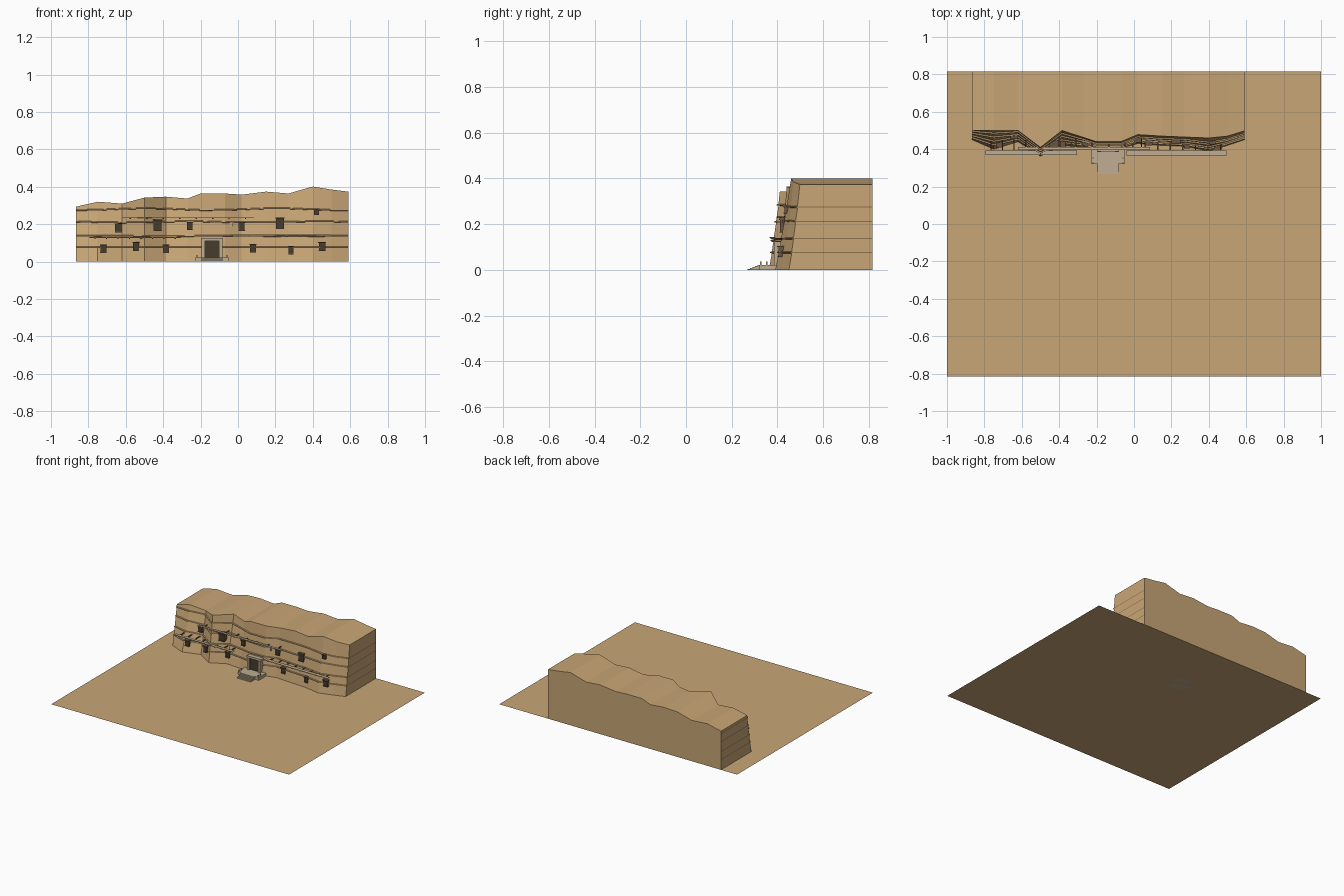
import bpy, bmesh, math

cube = bpy.data.objects.get("Cube")
if cube:
    bpy.data.objects.remove(cube, do_unlink=True)


def material(name, rgb):
    m = bpy.data.materials.new(name)
    m.use_nodes = True
    m.diffuse_color = (*rgb, 1)
    m.node_tree.nodes["Principled BSDF"].inputs["Base Color"].default_value = (*rgb, 1)
    return m


SAND = material("sandstone", (0.58, 0.38, 0.18))
SEAM = material("strata seam", (0.27, 0.17, 0.08))
STONE = material("pale cut stone", (0.52, 0.42, 0.29))
WOOD = material("dark timber", (0.14, 0.09, 0.05))
DARK = material("dark opening", (0.06, 0.045, 0.025))


def finish(name, bm, *mats):
    bmesh.ops.recalc_face_normals(bm, faces=bm.faces)
    me = bpy.data.meshes.new(name)
    bm.to_mesh(me)
    bm.free()
    for m in mats:
        me.materials.append(m)
    ob = bpy.data.objects.new(name, me)
    bpy.context.collection.objects.link(ob)
    return ob


def add_box(bm, x0, x1, y0, y1, z0, z1):
    verts = bmesh.ops.create_cube(bm, size=1)["verts"]
    for v in verts:
        v.co = ((x0, x1)[v.co.x > 0], (y0, y1)[v.co.y > 0], (z0, z1)[v.co.z > 0])


def boxes(name, mat, *items):
    bm = bmesh.new()
    for item in items:
        add_box(bm, *item)
    return finish(name, bm, mat)


# Cliff plan and skyline: x, foot y, crest y, crest z
BACK = 0.815
COLUMNS = [
    (-0.865, 0.45, 0.50, 0.294), (-0.75, 0.40, 0.50, 0.32),
    (-0.62, 0.44, 0.50, 0.31), (-0.50, 0.362, 0.41, 0.342),
    (-0.385, 0.42, 0.50, 0.347), (-0.27, 0.41, 0.463, 0.337),
    (-0.20, 0.405, 0.44, 0.364), (-0.07, 0.405, 0.44, 0.364),
    (0.02, 0.43, 0.478, 0.358), (0.15, 0.42, 0.47, 0.374),
    (0.27, 0.415, 0.465, 0.364), (0.40, 0.39, 0.46, 0.401),
    (0.50, 0.42, 0.47, 0.385), (0.59, 0.45, 0.498, 0.374)]


def surface(x, z):
    """Depth of the cliff face at a given place."""
    for a, b in zip(COLUMNS, COLUMNS[1:]):
        if x <= b[0]:
            t = (x - a[0]) / (b[0] - a[0])
            foot, crest, top = (p + (q - p) * t for p, q in zip(a[1:], b[1:]))
            return foot + (crest - foot) * min(z / top, 1)
    return COLUMNS[-1][1]


# Cliff rows: each seam is a thin shelf jutting from the face
def column_rows(x, top):
    rows = [(0, 0)]
    for i, level in enumerate((0.077, 0.137, 0.212, 0.28)):
        z = level + 0.005 * math.sin(9 * x + 2 * i) * (i / 3)
        z = min(z, top - 0.01)
        rows += [(z - 0.004, 0.003), (z - 0.003, -0.006),
                 (z + 0.002, -0.006), (z + 0.004, 0.002)]
    return rows + [(top, 0)]


bm = bmesh.new()
front, back = [], []
for x, foot, crest, top in COLUMNS:
    rows = column_rows(x, top)
    front.append([bm.verts.new((x, foot + (crest - foot) * z / top + out, z)) for z, out in rows])
    back.append([bm.verts.new((x, BACK, z)) for z, out in rows])
count = len(front[0])
for i in range(len(COLUMNS) - 1):
    for j in range(count - 1):
        for grid in (front, back):
            f = bm.faces.new((grid[i][j], grid[i + 1][j], grid[i + 1][j + 1], grid[i][j + 1]))
            f.material_index = int(grid is front and j % 4 == 1)
    for j in (0, count - 1):
        bm.faces.new((front[i][j], front[i + 1][j], back[i + 1][j], back[i][j]))
for i in (0, -1):
    for j in range(count - 1):
        f = bm.faces.new((front[i][j], back[i][j], back[i][j + 1], front[i][j + 1]))
        f.material_index = int(j % 4 == 2)
finish("cliff", bm, SAND, SEAM)

# Ground sheet
bm = bmesh.new()
bmesh.ops.create_grid(bm, x_segments=1, y_segments=1, size=1)
for v in bm.verts:
    v.co.y *= BACK
finish("ground", bm, SAND)

# Windows: centre x, centre z, width, height
WINDOWS = [
    (-0.72, 0.068, 0.026, 0.036), (-0.545, 0.08, 0.026, 0.04),
    (-0.385, 0.068, 0.024, 0.036), (0.08, 0.07, 0.026, 0.036),
    (0.283, 0.06, 0.02, 0.036), (0.45, 0.08, 0.03, 0.04),
    (-0.64, 0.18, 0.028, 0.04), (-0.43, 0.193, 0.038, 0.052),
    (-0.257, 0.19, 0.024, 0.036), (0.02, 0.188, 0.026, 0.04),
    (0.225, 0.205, 0.036, 0.052), (0.42, 0.265, 0.02, 0.026)]
for n, (x, z, w, h) in enumerate(WINDOWS, 1):
    y = min(surface(x - w / 2, z - h / 2), surface(x + w / 2, z - h / 2))
    l, r, b, t = x - w / 2, x + w / 2, z - h / 2, z + h / 2
    boxes(f"window_opening_{n}", DARK, (l, r, y - 0.003, y + 0.03, b, t))
    boxes(f"window_frame_{n}", WOOD,
          (l - 0.006, r + 0.006, y - 0.012, y + 0.03, t, t + 0.005),
          (l - 0.004, r + 0.004, y - 0.01, y + 0.02, b - 0.004, b),
          (l - 0.003, l, y - 0.006, y + 0.03, b, t),
          (r, r + 0.003, y - 0.006, y + 0.03, b, t))

# Small pale niche
boxes("niche", STONE, (-0.043, -0.028, surface(-0.035, 0.19) - 0.003, 0.45, 0.187, 0.21))

# Walkways: left, right, front y, height
for n, (l, r, y, z, depth) in enumerate([(-0.795, -0.305, 0.37, 0.127, 0.022),
                                         (-0.04, 0.495, 0.366, 0.14, 0.026),
                                         (-0.62, 0.085, 0.395, 0.233, 0.018)], 1):
    boxes(f"walkway_{n}", STONE, (l, r, y, y + depth, z, z + 0.004))
    beams = []
    steps = 8
    for k in range(steps):
        x = l + (r - l) * (k + 0.5) / steps
        beams.append((x - 0.003, x + 0.003, y + 0.003, surface(x, z) + 0.01, z - 0.005, z))
    boxes(f"walkway_beams_{n}", WOOD, *beams)

# Doorway with jambs and lintel
DX = -0.139
boxes("door_opening", DARK, (DX - 0.037, DX + 0.037, 0.398, 0.44, 0.02, 0.11))
boxes("door_frame", STONE,
      (DX - 0.055, DX - 0.037, 0.385, 0.44, 0.02, 0.11),
      (DX + 0.037, DX + 0.055, 0.385, 0.44, 0.02, 0.11),
      (DX - 0.06, DX + 0.06, 0.388, 0.44, 0.11, 0.125))

# Terrace, staircase and low posts in front of the door
boxes("terrace", STONE, (DX - 0.088, DX + 0.088, 0.322, 0.41, 0, 0.022))
boxes("stairs", STONE, *[(DX - 0.057, DX + 0.057, 0.268 + 0.011 * k, 0.325, 0.0044 * k, 0.0044 * (k + 1))
                         for k in range(5)])
boxes("terrace_posts", STONE, *[(DX + s * 0.08 - 0.003, DX + s * 0.08 + 0.003, y, y + 0.006, 0.02, 0.036)
                                for s in (-1, 1) for y in (0.324, 0.35)])
